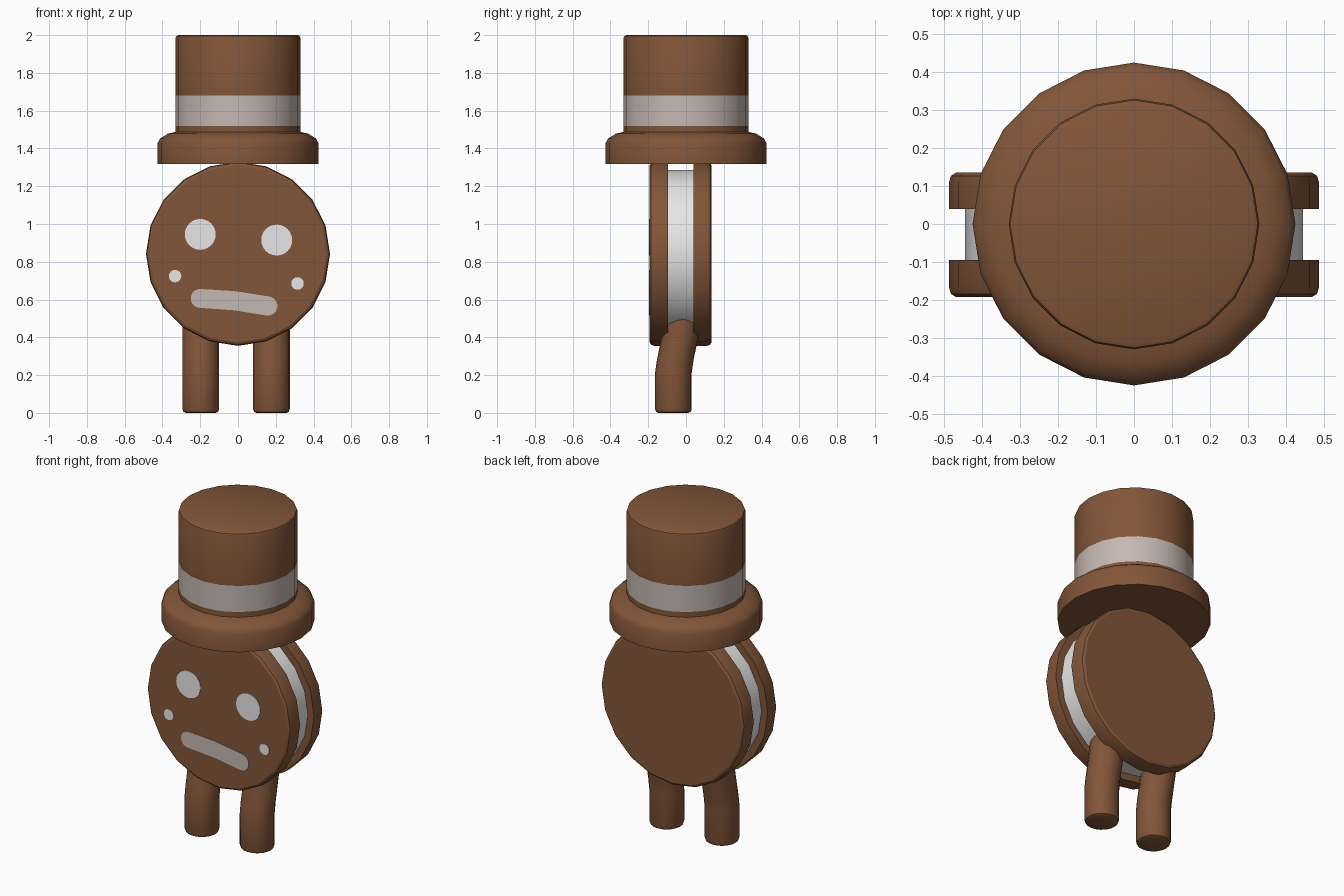
import bpy
import bmesh
import math
from mathutils import Vector, Matrix

if "Cube" in bpy.data.objects:
    bpy.data.objects.remove(bpy.data.objects["Cube"])


def material(name, rgb):
    m = bpy.data.materials.new(name)
    m.diffuse_color = (*rgb, 1)
    m.use_nodes = True
    m.node_tree.nodes["Principled BSDF"].inputs["Base Color"].default_value = m.diffuse_color
    return m


BROWN = material("chocolate brown", (0.225, 0.092, 0.040))
WHITE = material("cream white", (0.93, 0.93, 0.93))
TAUPE = material("pale taupe", (0.56, 0.48, 0.45))


def finish(name, bm, mats, angle=30):
    bmesh.ops.recalc_face_normals(bm, faces=bm.faces[:])
    me = bpy.data.meshes.new(name)
    bm.to_mesh(me)
    bm.free()
    for m in mats:
        me.materials.append(m)
    ob = bpy.data.objects.new(name, me)
    bpy.context.collection.objects.link(ob)
    bpy.ops.object.select_all(action='DESELECT')
    ob.select_set(True)
    bpy.context.view_layer.objects.active = ob
    bpy.ops.object.shade_smooth_by_angle(angle=math.radians(angle))
    return ob


def loft(name, rings, sides, mats, x=0, matrix=None, rule=None):
    """Closed stack of circular rings, each (radius, z, y offset)."""
    bm = bmesh.new()
    loops = []
    for r, z, y in rings:
        loops.append([bm.verts.new((x + r * math.cos(2 * math.pi * i / sides),
                                    y + r * math.sin(2 * math.pi * i / sides), z))
                      for i in range(sides)])
    for a, b in zip(loops, loops[1:]):
        for i in range(sides):
            j = (i + 1) % sides
            bm.faces.new((a[i], a[j], b[j], b[i]))
    bm.faces.new(loops[0][::-1])
    bm.faces.new(loops[-1])
    if rule:
        for f in bm.faces:
            f.material_index = rule(f.calc_center_median())
    if matrix:
        bm.transform(matrix)
    return finish(name, bm, mats)


# Body: two biscuits with a cream layer, axis along y
BODY_Z = 0.842
FRONT = -0.192
to_y = Matrix.Translation((0, 0, BODY_Z)) @ Matrix.Rotation(math.radians(-90), 4, 'X')
R = 0.487
loft("front_biscuit", [(R - 0.018, FRONT, 0), (R - 0.005, FRONT + 0.008, 0),
                       (R, FRONT + 0.025, 0), (R, -0.095, 0)], 20, [BROWN], matrix=to_y)
loft("back_biscuit", [(R, 0.04, 0), (R, 0.11, 0), (R - 0.005, 0.127, 0),
                      (R - 0.018, 0.135, 0)], 20, [BROWN], matrix=to_y)
loft("cream_filling", [(0.445, -0.1, 0), (0.445, 0.045, 0)], 20, [WHITE], matrix=to_y)

# Hat with coloured band
loft("hat", [(0.425, 1.318, 0), (0.425, 1.43, 0), (0.413, 1.452, 0), (0.372, 1.478, 0),
             (0.33, 1.488, 0), (0.33, 1.52, 0), (0.33, 1.68, 0), (0.33, 1.985, 0),
             (0.326, 1.995, 0), (0.316, 2.0, 0)], 20, [BROWN, TAUPE],
     rule=lambda c: 1 if 1.53 < c.z < 1.67 else 0)

# Legs, slightly bent where they enter the body
for side, x in (("left", 0.177), ("right", -0.197)):
    loft(side + "_leg", [(0.080, 0, -0.067), (0.092, 0.006, -0.067), (0.097, 0.02, -0.067),
                         (0.097, 0.21, -0.067), (0.097, 0.28, -0.057),
                         (0.097, 0.42, -0.028), (0.097, 0.56, -0.005)],
         20, [BROWN], x=x)


# Face details as thin plates on the front biscuit
def plate(name, outline, mat):
    bm = bmesh.new()
    f = bm.faces.new([bm.verts.new((x, FRONT + 0.001, z)) for x, z in outline])
    ext = bmesh.ops.extrude_face_region(bm, geom=[f])
    bmesh.ops.translate(bm, vec=(0, -0.004, 0),
                        verts=[v for v in ext["geom"] if isinstance(v, bmesh.types.BMVert)])
    return finish(name, bm, [mat])


def arc(x, z, r, start, end, n):
    return [(x + r * math.cos(math.radians(start + (end - start) * i / n)),
             z + r * math.sin(math.radians(start + (end - start) * i / n)))
            for i in range(n + 1)]


for name, x, z, r in (("right_eye", -0.2, 0.945, 0.082), ("left_eye", 0.205, 0.915, 0.082),
                      ("right_cheek", -0.333, 0.724, 0.033),
                      ("left_cheek", 0.315, 0.685, 0.033)):
    plate(name, arc(x, z, r, 0, 360, 24)[:-1], WHITE)

# Mouth: rounded, gently sagging bar
plate("mouth", arc(-0.2, 0.606, 0.05, 90, 268, 10) + [(-0.02, 0.543)]
      + arc(0.158, 0.566, 0.051, -100, 80, 10) + [(-0.02, 0.645)], TAUPE)
